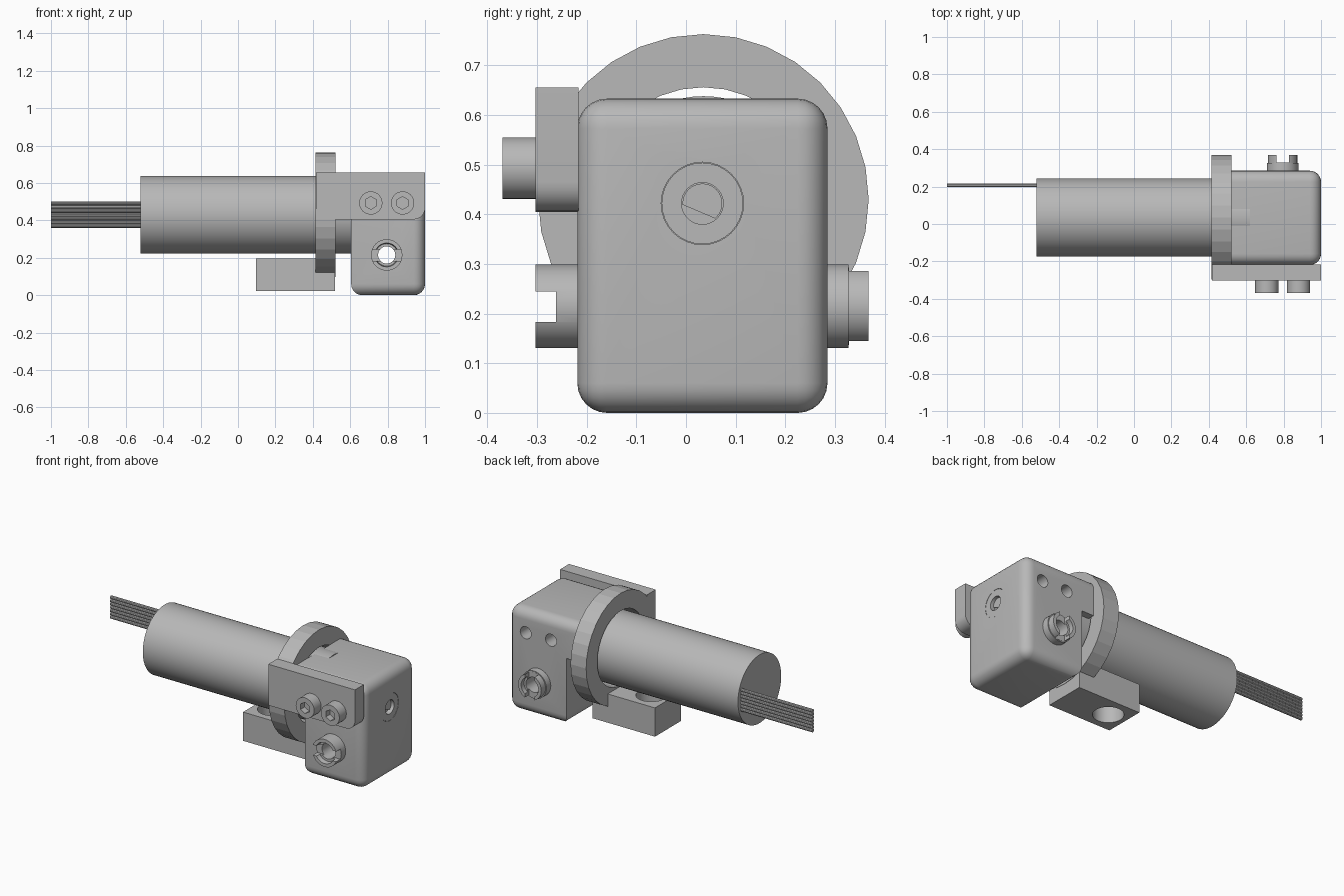
import bpy, bmesh, math
from mathutils import Matrix, Vector

cube = bpy.data.objects.get("Cube")
if cube:
    bpy.data.objects.remove(cube, do_unlink=True)

grey = bpy.data.materials.new("machined grey")
grey.diffuse_color = (0.48, 0.48, 0.48, 1)
grey.use_nodes = True
grey.node_tree.nodes["Principled BSDF"].inputs["Base Color"].default_value = (0.48, 0.48, 0.48, 1)

TURN = {"X": Matrix.Rotation(math.pi / 2, 4, "Y"),
        "Y": Matrix.Rotation(-math.pi / 2, 4, "X"),
        "Z": Matrix.Identity(4)}


def finish(bm, name):
    bmesh.ops.recalc_face_normals(bm, faces=bm.faces)
    mesh = bpy.data.meshes.new(name)
    bm.to_mesh(mesh)
    bm.free()
    mesh.materials.append(grey)
    ob = bpy.data.objects.new(name, mesh)
    bpy.context.collection.objects.link(ob)
    return ob


def cylinder(name, axis, centre, radius, start, end, sides=32, end_radius=None):
    """Cylinder along an axis; centre gives the position across it."""
    bm = bmesh.new()
    bmesh.ops.create_cone(bm, cap_ends=True, segments=sides, radius1=radius,
                          radius2=radius if end_radius is None else end_radius,
                          depth=end - start)
    pos = list(centre)
    pos.insert("XYZ".index(axis), (start + end) / 2)
    bmesh.ops.transform(bm, matrix=Matrix.Translation(pos) @ TURN[axis], verts=bm.verts)
    return finish(bm, name)


def box(name, low, high):
    bm = bmesh.new()
    bmesh.ops.create_cube(bm, size=1)
    low, high = Vector(low), Vector(high)
    for v in bm.verts:
        v.co = (low + high) / 2 + v.co * (high - low)
    return finish(bm, name)


def extrude_profile(points, y0, y1):
    """Extrude an x-z outline along y."""
    bm = bmesh.new()
    face = bm.faces.new([bm.verts.new((x, y0, z)) for x, z in points])
    new = bmesh.ops.extrude_face_region(bm, geom=[face])["geom"]
    for v in new:
        if isinstance(v, bmesh.types.BMVert):
            v.co.y = y1
    bmesh.ops.recalc_face_normals(bm, faces=bm.faces)
    return bm


def activate(ob):
    bpy.ops.object.select_all(action="DESELECT")
    ob.select_set(True)
    bpy.context.view_layer.objects.active = ob


def combine(ob, others, operation="DIFFERENCE"):
    activate(ob)
    for other in others:
        mod = ob.modifiers.new("combine", "BOOLEAN")
        mod.operation = operation
        mod.solver = "EXACT"
        mod.object = other
        bpy.ops.object.modifier_apply(modifier=mod.name)
        bpy.data.objects.remove(other, do_unlink=True)


def smooth(ob):
    activate(ob)
    bpy.ops.object.shade_smooth_by_angle(angle=math.radians(30))


AXIS = (0.035, 0.43)       # motor centre line (y, z)
CLAMP = (0.795, 0.215)     # clamp screw centre (x, z)
BOLTS = (0.71, 0.88)       # plate bolt positions in x
BOLT_Z = 0.493

# Motor barrel
smooth(cylinder("motor_barrel", "X", AXIS, 0.208, -0.52, 0.62, 64))

# Ribbon of wires
for i in range(7):
    smooth(cylinder(f"wire_{i + 1}", "X", (0.207, 0.37 + i * 0.02), 0.0102, -1, -0.515, 10))

# Flange ring around the barrel
flange = cylinder("flange_ring", "X", AXIS, 0.333, 0.415, 0.52, 32)
combine(flange, [cylinder("cut", "X", AXIS, 0.226, 0.3, 0.6, 32)])

# Mounting foot with a vertical hole
foot = box("mounting_foot", (0.097, -0.09, 0.022), (0.518, 0.16, 0.197))
combine(foot, [cylinder("cut", "Z", (0.21, 0.035), 0.085, -0.1, 0.3)])
smooth(foot)

# Gearbox housing, stepped over the barrel, with rounded outer edges
bm = extrude_profile([(0.605, 0), (1, 0), (1, 0.633), (0.522, 0.633),
                      (0.522, 0.41), (0.605, 0.41)], -0.219, 0.285)


def rounded(e):
    a, b = (v.co for v in e.verts)
    at_step = max(a.x, b.x) < 0.61 and max(a.z, b.z) > 0.4
    under_step = min(a.z, b.z) > 0.4 and max(a.z, b.z) < 0.42
    return not (at_step or under_step)


bmesh.ops.bevel(bm, geom=[e for e in bm.edges if rounded(e)], offset=0.06,
                segments=6, profile=0.5, affect="EDGES")
housing = finish(bm, "gearbox_housing")
cuts = [cylinder("cut", "X", AXIS, 0.2, 0.4, 0.61, 48),
        cylinder("cut", "Y", CLAMP, 0.046, -0.5, 0.5),
        cylinder("cut", "X", (0.033, 0.422), 0.083, 0.97, 1.1)]
cuts += [cylinder("cut", "Y", (x, BOLT_Z), 0.037, 0.2, 0.4, 24) for x in BOLTS]
combine(housing, cuts)
smooth(housing)

# Shaft bearing, flush in the housing, with a flatted shaft inside
bearing = cylinder("shaft_bearing", "X", (0.033, 0.422), 0.082, 0.95, 0.999)
combine(bearing, [cylinder("cut", "X", (0.033, 0.422), 0.042, 0.92, 1.1)])
smooth(bearing)
shaft = cylinder("output_shaft", "X", (0.033, 0.422), 0.04, 0.9, 0.98)
flat = box("cut", (0.85, -0.1, -0.1), (1.1, 0.1, -0.018))
flat.matrix_world = Matrix.Translation((0, 0.033, 0.422)) @ Matrix.Rotation(-0.4, 4, "X")
bpy.context.view_layer.update()
combine(shaft, [flat])
smooth(shaft)

# Side plate with one rounded lower corner
arc = [(0.94 + 0.06 * math.sin(t * math.pi / 12), 0.465 - 0.06 * math.cos(t * math.pi / 12))
       for t in range(7)]
outline = [(0.416, 0.405)] + arc + [(1, 0.655), (0.416, 0.655)]
smooth(finish(extrude_profile(outline, -0.303, -0.217), "side_plate"))

# Socket bolts on the plate
for i, x in enumerate(BOLTS):
    bolt = cylinder(f"plate_bolt_{i + 1}", "Y", (x, BOLT_Z), 0.062, -0.37, -0.3)
    combine(bolt, [cylinder("cut", "Y", (x, BOLT_Z), 0.034, -0.4, -0.33, 6)])
    smooth(bolt)

# Clamp screw ends: slotted heads with a bore right through
cx, cz = CLAMP
front = cylinder("clamp_screw_front", "Y", CLAMP, 0.084, -0.303, -0.2)
combine(front, [cylinder("cut", "Y", CLAMP, 0.046, -0.5, 0),
                cylinder("cut", "Y", CLAMP, 0.066, -0.32, -0.275, 32, 0.06),
                box("cut", (cx - 0.2, -0.4, cz - 0.032), (cx + 0.2, -0.262, cz + 0.03))])
smooth(front)

back = cylinder("clamp_screw_back", "Y", CLAMP, 0.078, 0.27, 0.368)
combine(back, [cylinder("cut", "Y", CLAMP, 0.046, 0, 0.5),
               cylinder("cut", "Y", CLAMP, 0.058, 0.34, 0.4),
               box("cut", (cx - 0.033, 0.328, cz - 0.2), (cx + 0.033, 0.5, cz + 0.2))])
smooth(back)
collar = cylinder("clamp_screw_collar", "Y", CLAMP, 0.084, 0.27, 0.327)
combine(collar, [cylinder("cut", "Y", CLAMP, 0.07, 0.2, 0.5)])
smooth(collar)
